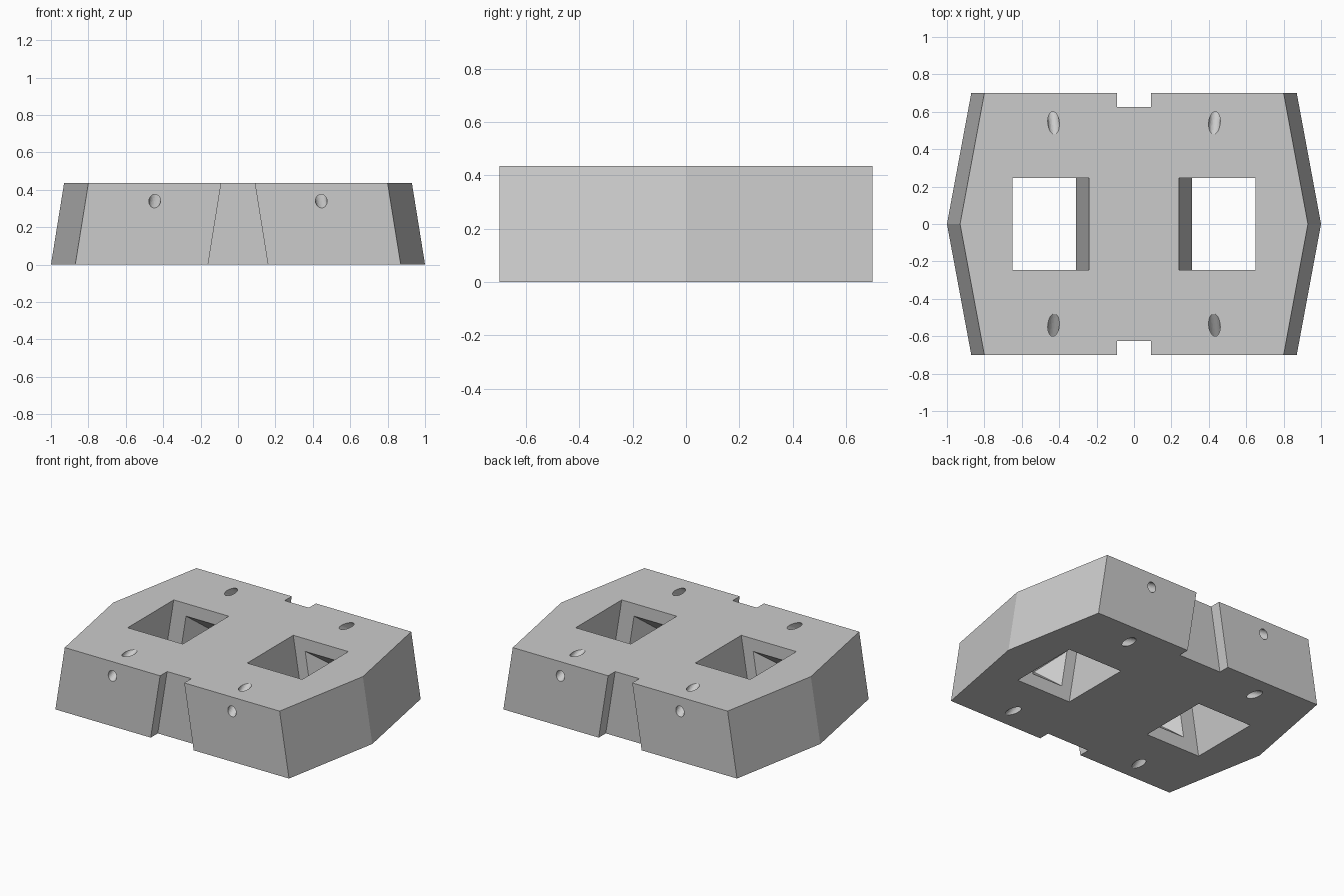
import bpy, bmesh
from mathutils import Vector

if "Cube" in bpy.data.objects:
    bpy.data.objects.remove(bpy.data.objects["Cube"])

H = 0.435      # block height
LEAN = 0.161   # inward lean of all sloped walls per unit of height


def hull_object(name, points):
    """Convex solid around a few points."""
    bm = bmesh.new()
    for p in points:
        bm.verts.new(p)
    bmesh.ops.convex_hull(bm, input=bm.verts[:])
    bmesh.ops.dissolve_limit(bm, angle_limit=0.01, verts=bm.verts[:], edges=bm.edges[:])
    bmesh.ops.recalc_face_normals(bm, faces=bm.faces[:])
    mesh = bpy.data.meshes.new(name)
    bm.to_mesh(mesh)
    bm.free()
    obj = bpy.data.objects.new(name, mesh)
    bpy.context.collection.objects.link(obj)
    return obj


def leaning_box(name, x0, x1, y0, y1, lean0, lean1):
    """Box through the full height; x0, x1 are measured at z = 0."""
    e = 0.05
    return hull_object(name, [(x - lean * z, y, z) for z in (-e, H + e)
                              for x, lean in ((x0, lean0), (x1, lean1)) for y in (y0, y1)])


def rod(name, a, b, radius=0.031):
    a, b = Vector(a), Vector(b)
    bpy.ops.mesh.primitive_cylinder_add(vertices=24, radius=radius, depth=(b - a).length,
                                        location=(a + b) / 2)
    obj = bpy.context.object
    obj.name = name
    obj.rotation_mode = 'QUATERNION'
    obj.rotation_quaternion = (b - a).to_track_quat('Z', 'Y')
    return obj


def cut(target, cutter):
    cutter.hide_render = True
    mod = target.modifiers.new("cut", 'BOOLEAN')
    mod.operation, mod.solver, mod.object = 'DIFFERENCE', 'EXACT', cutter
    bpy.context.view_layer.objects.active = target
    bpy.ops.object.modifier_apply(modifier=mod.name)
    bpy.data.objects.remove(cutter)


# six-sided block, side walls leaning inward
block = hull_object("concrete_block", [
    (s * (x - LEAN * z), y, z) for s in (-1, 1) for z in (0, H)
    for x, y in ((1.0, 0), (0.87, 0.7), (0.87, -0.7))])

# end notches, wider at the bottom
for t in (-1, 1):
    cut(block, leaning_box("notch_cutter", -0.16, 0.16, t * 0.625, t * 0.8, -LEAN, LEAN))

for s in (-1, 1):
    # leaning square opening through the block
    cut(block, leaning_box("opening_cutter", s * 0.31, s * 0.72, -0.245, 0.245,
                           s * LEAN, s * LEAN))
    for t in (-1, 1):
        def pt(dx, y, z):
            return (s * (0.5 + dx - LEAN * z), t * y, z)

        # pyramid recess in the end walls of the opening
        zc, r, depth = 0.22, 0.115, 0.15
        k = (depth + 0.05) / depth
        base = [pt(i * r * k, 0.195, zc + j * 0.13 * k) for i in (-1, 1) for j in (-1, 1)]
        cut(block, hull_object("recess_cutter", base + [pt(0, 0.245 + depth, zc)]))

        # slanted cable hole from the top to the end face
        cut(block, rod("upper_hole_cutter", pt(0, 0.40, 0.519), pt(0, 0.84, 0.255)))
        # slanted cable hole from the underside into the recess
        cut(block, rod("lower_hole_cutter", pt(0, 0.65, -0.06), pt(0, 0.34, 0.126)))
